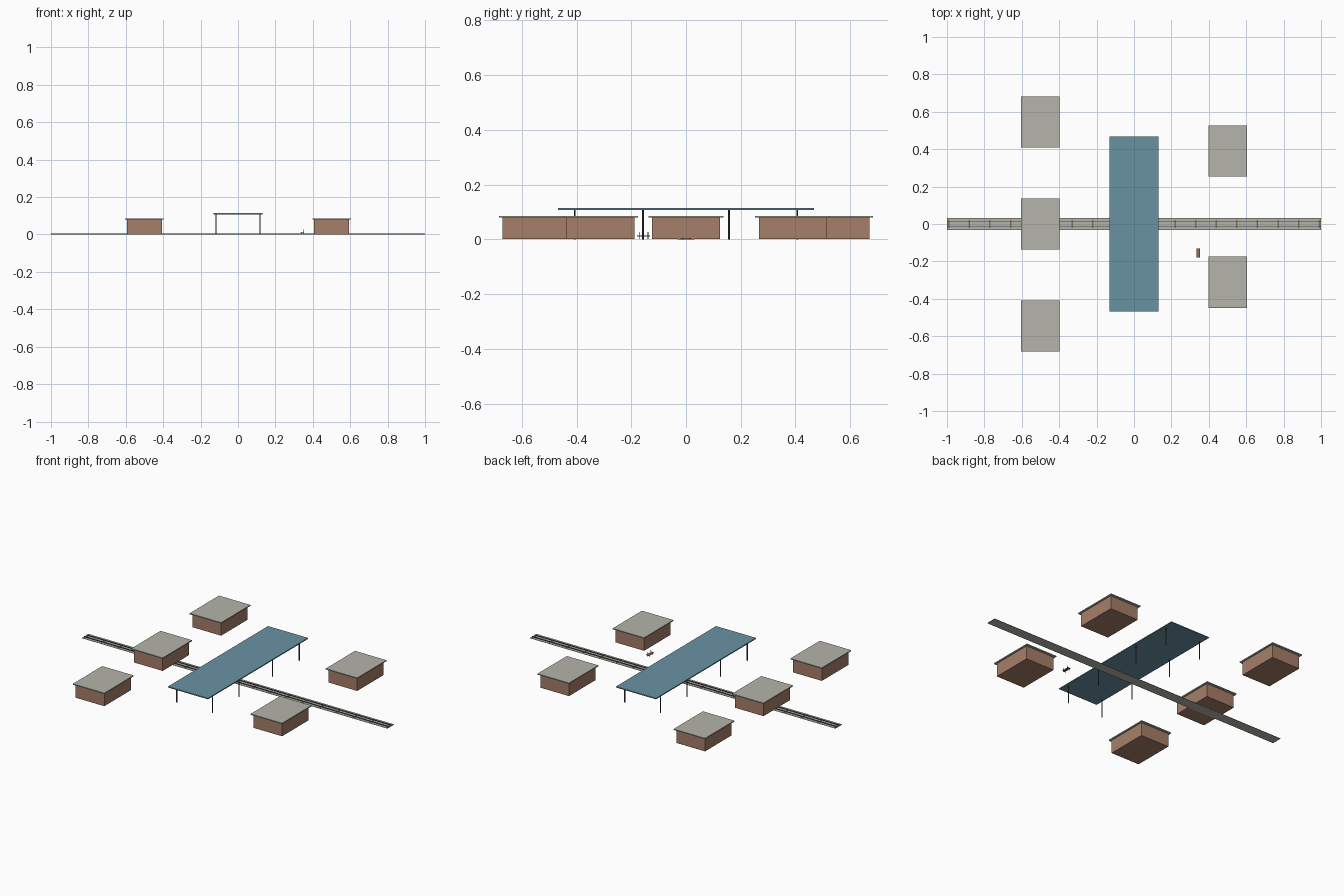
import bpy

cube = bpy.data.objects.get("Cube")
if cube:
    bpy.data.objects.remove(cube, do_unlink=True)


def material(name, r, g, b):
    m = bpy.data.materials.new(name)
    m.use_nodes = True
    m.diffuse_color = (r, g, b, 1)
    bsdf = next(n for n in m.node_tree.nodes if n.type == "BSDF_PRINCIPLED")
    bsdf.inputs["Base Color"].default_value = (r, g, b, 1)
    return m


BRICK = material("brick", 0.38, 0.21, 0.14)
CONCRETE = material("pale concrete", 0.46, 0.46, 0.41)
TEAL = material("teal canopy", 0.14, 0.29, 0.36)
STEEL = material("dark steel", 0.06, 0.065, 0.07)
TIMBER = material("timber", 0.27, 0.15, 0.09)


def box(name, xs, ys, zs, mat):
    """Box spanning the given (low, high) ranges."""
    spans = (xs, ys, zs)
    bpy.ops.mesh.primitive_cube_add(size=1, location=[(a + b) / 2 for a, b in spans])
    ob = bpy.context.object
    ob.name = name
    ob.scale = [b - a for a, b in spans]
    bpy.ops.object.transform_apply(location=False, rotation=False, scale=True)
    ob.data.materials.append(mat)
    return ob


def around(c, half):
    return (c - half, c + half)


# Brick buildings with flat overhanging roofs
plots = [(-0.5, -0.546), (-0.5, 0), (-0.5, 0.546), (0.5, -0.312), (0.5, 0.39)]
for i, (x, y) in enumerate(plots, 1):
    box(f"building_walls_{i}", around(x, 0.094), around(y, 0.124), (0.001, 0.08), BRICK)
    box(f"building_roof_{i}", around(x, 0.103), around(y, 0.137), (0.08, 0.086), CONCRETE)

# Station canopy on two rows of slim posts
box("canopy_roof", around(0, 0.131), around(0, 0.468), (0.108, 0.114), TEAL)
for side in (-1, 1):
    for y in (-0.406, -0.157, 0.157, 0.406):
        bpy.ops.mesh.primitive_cylinder_add(
            vertices=8, radius=0.003, depth=0.108, location=(side * 0.117, y, 0.054))
        post = bpy.context.object
        post.name = "canopy_post"
        post.data.materials.append(STEEL)

# Railway track: bed, sleepers and rails
box("track_bed", (-1, 1), around(0, 0.031), (0, 0.002), CONCRETE)
sleeper = box("sleepers", around(-0.99, 0.004), around(0, 0.022), (0.001, 0.0035), TIMBER)
repeat = sleeper.modifiers.new("repeat", "ARRAY")
repeat.count = 19
repeat.use_relative_offset = False
repeat.use_constant_offset = True
repeat.constant_offset_displace = (0.11, 0, 0)
for side in (-1, 1):
    box("rail", (-1, 1), around(side * 0.012, 0.0018), (0.0015, 0.0055), STEEL)

# Small bench with two back posts
BX, BY = 0.343, -0.155
box("bench_seat", around(BX, 0.009), around(BY, 0.024), (0.011, 0.014), TIMBER)
for side in (-1, 1):
    y = BY + side * 0.016
    box("bench_leg", around(BX - 0.006, 0.0012), around(y, 0.0015), (0.002, 0.011), STEEL)
    box("bench_back_post", around(BX + 0.0085, 0.0012), around(y, 0.0015), (0.002, 0.026), STEEL)
